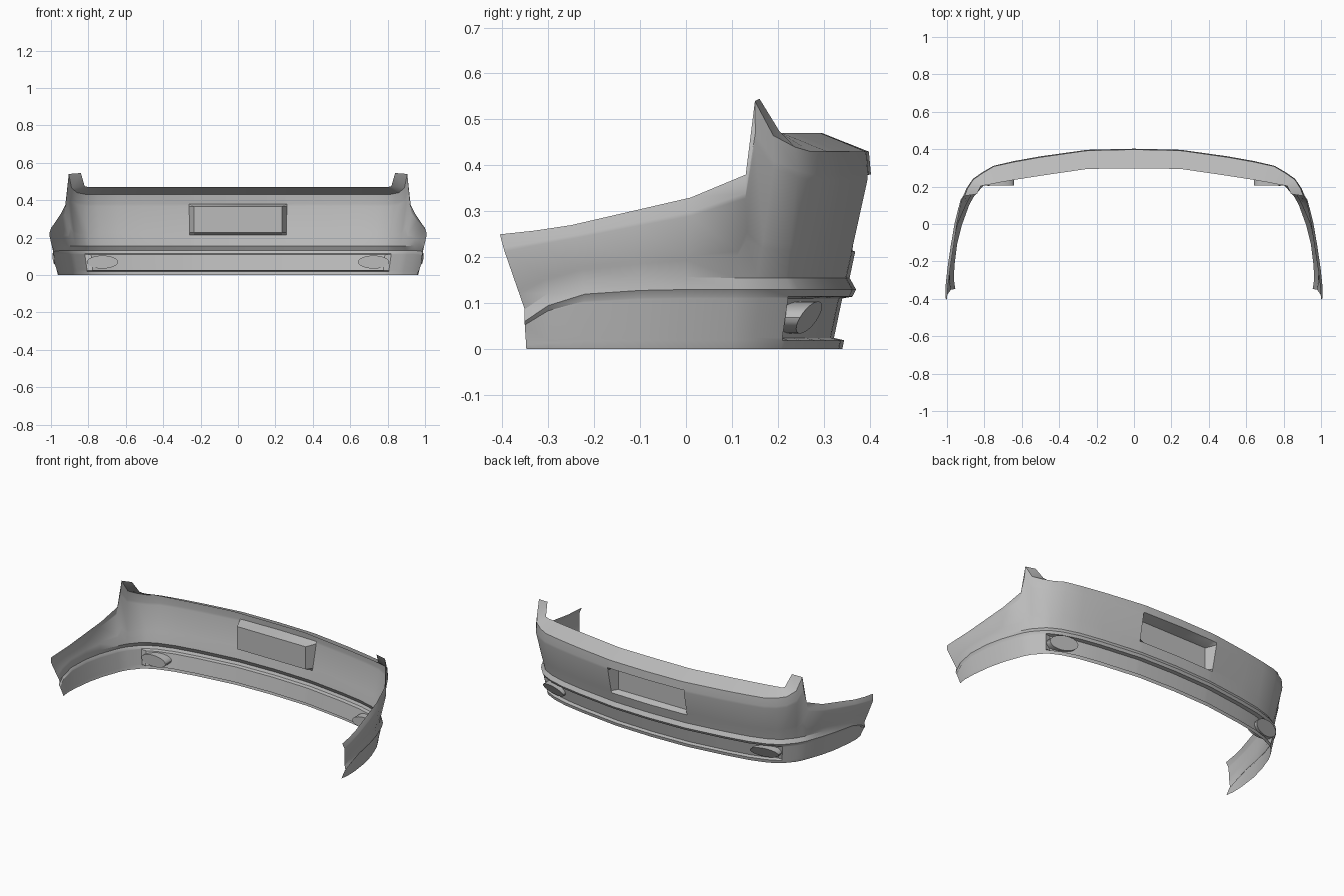
import bpy
import bmesh
from math import sin, cos, pi
from mathutils import Vector

default_cube = bpy.data.objects.get("Cube")
if default_cube:
    bpy.data.objects.remove(default_cube, do_unlink=True)

# One plain grey for the whole bumper
grey = bpy.data.materials.new("bumper_grey")
grey.use_nodes = True
grey_colour = (0.5, 0.5, 0.5, 1.0)
grey.diffuse_color = grey_colour
grey.node_tree.nodes["Principled BSDF"].inputs["Base Color"].default_value = grey_colour


def finish(bm, name, angle):
    """Turn a half-model bmesh into a mirrored, smooth shaded object."""
    mesh = bpy.data.meshes.new(name)
    bm.to_mesh(mesh)
    bm.free()
    mesh.materials.append(grey)
    obj = bpy.data.objects.new(name, mesh)
    bpy.context.collection.objects.link(obj)
    mirror = obj.modifiers.new("mirror", "MIRROR")
    mirror.use_axis[0] = True
    mirror.use_clip = True
    mirror.merge_threshold = 0.0005
    bpy.ops.object.select_all(action="DESELECT")
    obj.select_set(True)
    bpy.context.view_layer.objects.active = obj
    bpy.ops.object.shade_smooth_by_angle(angle=angle)
    return obj


# Columns from the middle to the wing tip: ridge, top edge, inner lip edge
columns = [
    ((0, .37, .13), (0, .398, .43), (0, .297, .47)),
    ((.235, .363, .13), (.235, .393, .43), (.235, .295, .47)),
    ((.26, .361, .13), (.26, .391, .43), (.26, .293, .47)),
    ((.5, .33, .13), (.5, .357, .43), (.5, .258, .47)),
    ((.64, .305, .13), (.64, .332, .43), (.64, .236, .47)),
    ((.74, .275, .13), (.75, .308, .43), (.72, .222, .47)),
    ((.8, .245, .13), (.81, .272, .43), (.78, .21, .47)),
    ((.825, .228, .13), (.86, .237, .44), (.8, .207, .47)),
    ((.88, .165, .13), (.89, .19, .465), (.82, .203, .475)),
    ((.9, .13, .13), (.905, .15, .54), (.84, .16, .545)),
    ((.91, .11, .13), (.92, .13, .38), None),
    ((.95, 0, .13), (.945, .01, .33), None),
    ((.975, -.1, .128), (.965, -.12, .3), None),
    ((.99, -.22, .12), (.985, -.25, .27), None),
    ((.993, -.3, .095), (.995, -.33, .258), None),
    ((.985, -.352, .06), (1, -.405, .25), None),
]

# Lower rows: height as a share of the ridge, inset, whether in the long recess
lower_rows = [
    (0, .03, False), (.15, .026, False), (.19, .026, True),
    (.85, .008, True), (.88, .008, False), (1, 0, False),
]
# Upper rows: share of the way to the top edge, whether in the plate recess
upper_rows = [(0, False), (.21, False), (.26, True), (.77, True), (.82, False), (1, False)]


def outward(index):
    """Horizontal outward direction of the ridge line at a column."""
    if index == 0:
        return Vector((0, 1, 0))
    before = Vector(columns[index - 1][0])
    after = Vector(columns[min(index + 1, len(columns) - 1)][0])
    along = after - before
    return Vector((-along.y, along.x, 0)).normalized()


def column_points(index):
    ridge, top, lip = columns[index]
    ridge, top = Vector(ridge), Vector(top)
    normal = outward(index)
    in_long_recess = ridge.x < .81
    in_plate_recess = ridge.x < .25
    points = []
    for share, inset, recessed in lower_rows:
        depth = inset
        if recessed and in_long_recess:
            depth += .022
        point = ridge - normal * depth
        point.z = ridge.z * share
        points.append(point)
    # Step in above the ridge, then rise to the top edge with a slight bulge
    band_top = ridge - normal * .014 + Vector((0, 0, .025))
    if index > 10:
        band_top = ridge - normal * .006 + Vector((0, 0, .027))
    for share, recessed in upper_rows:
        point = band_top.lerp(top, share)
        point += normal * (.1 * share * share * (1 - share))
        if recessed and in_plate_recess:
            point.y = .328
        points.append(point)
    if lip:
        points.append(Vector(lip))
    return points


# Bumper shell with both recesses, inward lip and corner uprights
bm = bmesh.new()
grid = [[bm.verts.new(p) for p in column_points(i)] for i in range(len(columns))]
for left, right in zip(grid, grid[1:]):
    for row in range(min(len(left), len(right)) - 1):
        bm.faces.new((left[row], left[row + 1], right[row + 1], right[row]))
finish(bm, "bumper_shell", .5)

# Oval fog lamps with slanted outer faces
bm = bmesh.new()
inner_ring, outer_ring = [], []
segments = 24
for i in range(segments):
    a = 2 * pi * i / segments
    x, z = .725 + .083 * cos(a), .069 + .035 * sin(a)
    inner_ring.append(bm.verts.new((x, .205, z)))
    outer_ring.append(bm.verts.new((x, .268 + .02 * sin(a) - .02 * cos(a), z)))
for i in range(segments):
    j = (i + 1) % segments
    bm.faces.new((inner_ring[i], inner_ring[j], outer_ring[j], outer_ring[i]))
bm.faces.new(inner_ring)
bm.faces.new(outer_ring)
bmesh.ops.recalc_face_normals(bm, faces=bm.faces[:])
finish(bm, "fog_lamps", .6)
